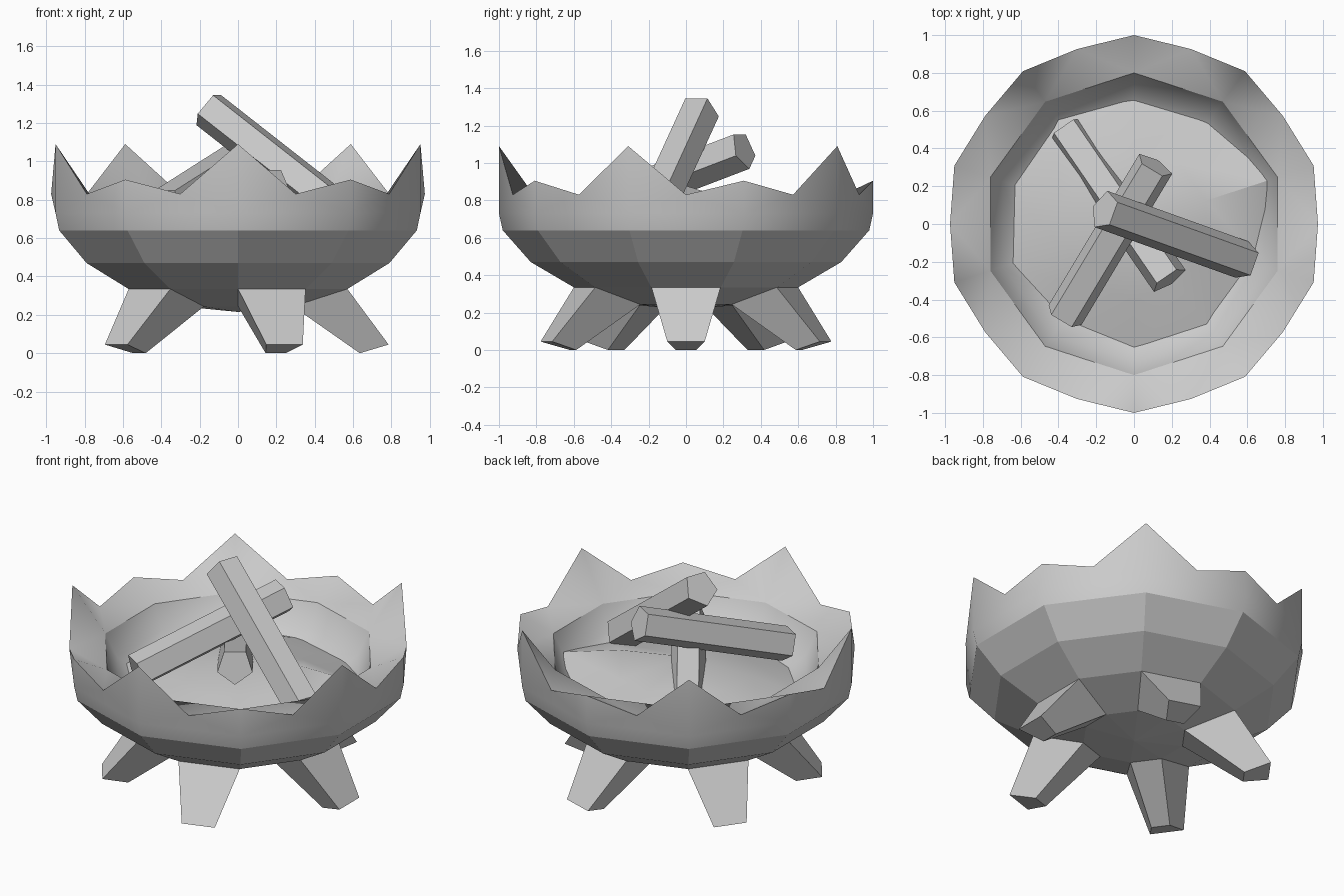
import bpy, bmesh, math
from mathutils import Vector

if "Cube" in bpy.data.objects:
    bpy.data.objects.remove(bpy.data.objects["Cube"])

N = 10                       # sides of the bowl
STEP = 2 * math.pi / N
START = -math.pi / 2         # a tall rim point faces the front


def polar(r, a, z):
    return (r * math.cos(a), r * math.sin(a), z)


def finish(name, bm):
    bmesh.ops.recalc_face_normals(bm, faces=bm.faces[:])
    mesh = bpy.data.meshes.new(name)
    bm.to_mesh(mesh)
    bm.free()
    ob = bpy.data.objects.new(name, mesh)
    bpy.context.collection.objects.link(ob)
    return ob


def ring(bm, r, heights, offset=0.0):
    return [bm.verts.new(polar(r, START + (i + offset) * STEP, heights[i % len(heights)]))
            for i in range(N)]


def bridge(bm, a, b, smooth=False):
    for i in range(N):
        j = (i + 1) % N
        bm.faces.new((a[i], a[j], b[j], b[i])).smooth = smooth


def cap(bm, a, z, smooth=False):
    c = bm.verts.new((0, 0, z))
    for i in range(N):
        bm.faces.new((a[i], a[(i + 1) % N], c)).smooth = smooth


def mark_sharp(bm, a):
    for i in range(N):
        e = bm.edges.get((a[i], a[(i + 1) % N]))
        if e:
            e.smooth = False


# Bowl: outer rings, jagged rim with alternating tall and short points, inner wall
bm = bmesh.new()
outer = [ring(bm, r, [z]) for r, z in ((0.30, 0.243), (0.60, 0.335), (0.83, 0.47),
                                       (0.98, 0.64), (1.0, 0.73))]
cap(bm, outer[0], 0.215)
for a, b in zip(outer, outer[1:]):
    bridge(bm, a, b, smooth=b is outer[-1])
peaks = ring(bm, 1.0, [1.09, 0.905])
valleys = ring(bm, 0.974, [0.83], 0.5)
inner = [ring(bm, r, [z]) for r, z in ((0.80, 0.81), (0.73, 0.67), (0.58, 0.58))]
for base in (outer[-1], inner[0]):
    for i in range(N):
        j = (i + 1) % N
        for tri in ((base[i], valleys[i], peaks[i]),
                    (base[i], base[j], valleys[i]),
                    (base[j], peaks[j], valleys[i])):
            bm.faces.new(tri).smooth = True
for a, b in zip(inner, inner[1:]):
    bridge(bm, a, b, smooth=True)
cap(bm, inner[-1], 0.55, smooth=True)
mark_sharp(bm, outer[3])
mark_sharp(bm, inner[0])
for i in range(N):           # crisp rim between the outside and the inside
    for e in peaks[i].link_edges:
        if e.other_vert(peaks[i]) in valleys:
            e.smooth = False
finish("bowl", bm)

# Uneven ash mound inside the bowl
bm = bmesh.new()
edge = ring(bm, 0.74, [0.60, 0.60, 0.60, 0.70, 0.61, 0.60, 0.62, 0.61, 0.62, 0.57])
mid = ring(bm, 0.40, [0.69, 0.70, 0.68, 0.76, 0.69, 0.70, 0.74, 0.70, 0.70, 0.68])
bridge(bm, edge, mid)
cap(bm, mid, 0.77)
for f in bm.faces:
    f.smooth = True
for a, b in ((edge[3], mid[3]),):
    bm.edges.get((a, b)).smooth = False
finish("ash_mound", bm)

# Five tapered legs splaying out from the underside
# (radius, height, half width): outer top, outer foot, inner foot, inner top
LEG = ((0.57, 0.335, 0.185), (0.785, 0.045, 0.10), (0.635, 0.0, 0.055), (0.285, 0.245, 0.093))
for k in range(5):
    a = k * 2 * math.pi / 5
    out, side = Vector(polar(1, a, 0)), Vector(polar(1, a + math.pi / 2, 0))
    bm = bmesh.new()
    left, right = [[bm.verts.new(out * r + side * (s * w) + Vector((0, 0, z)))
                    for r, z, w in LEG] for s in (-1, 1)]
    bm.faces.new(left)
    bm.faces.new(right)
    for i in range(4):
        j = (i + 1) % 4
        bm.faces.new((left[i], left[j], right[j], right[i]))
    finish(f"leg_{k + 1}", bm)


# Three five-sided logs leaning on each other
def log(name, top, bottom, radius):
    top, bottom = Vector(top), Vector(bottom)
    d = (top - bottom).normalized()
    s = d.cross(Vector((0, 0, 1))).normalized()
    u = s.cross(d)
    bm = bmesh.new()
    rings = []
    for p in (top, bottom):
        rings.append([bm.verts.new(p + radius * (s * math.cos(t) + u * math.sin(t)))
                      for t in (math.radians(-90 + 72 * k) for k in range(5))])
    bm.faces.new(rings[0])
    bm.faces.new(rings[1])
    for i in range(5):
        j = (i + 1) % 5
        bm.faces.new((rings[0][i], rings[0][j], rings[1][j], rings[1][i]))
    finish(name, bm)


log("top_log", (-0.157, 0.073, 1.275), (0.59, -0.195, 0.69), 0.107)
log("middle_log", (0.11, 0.31, 1.07), (-0.37, -0.49, 0.765), 0.107)
log("lower_log", (0.185, -0.295, 0.87), (-0.36, 0.50, 0.62), 0.107)
